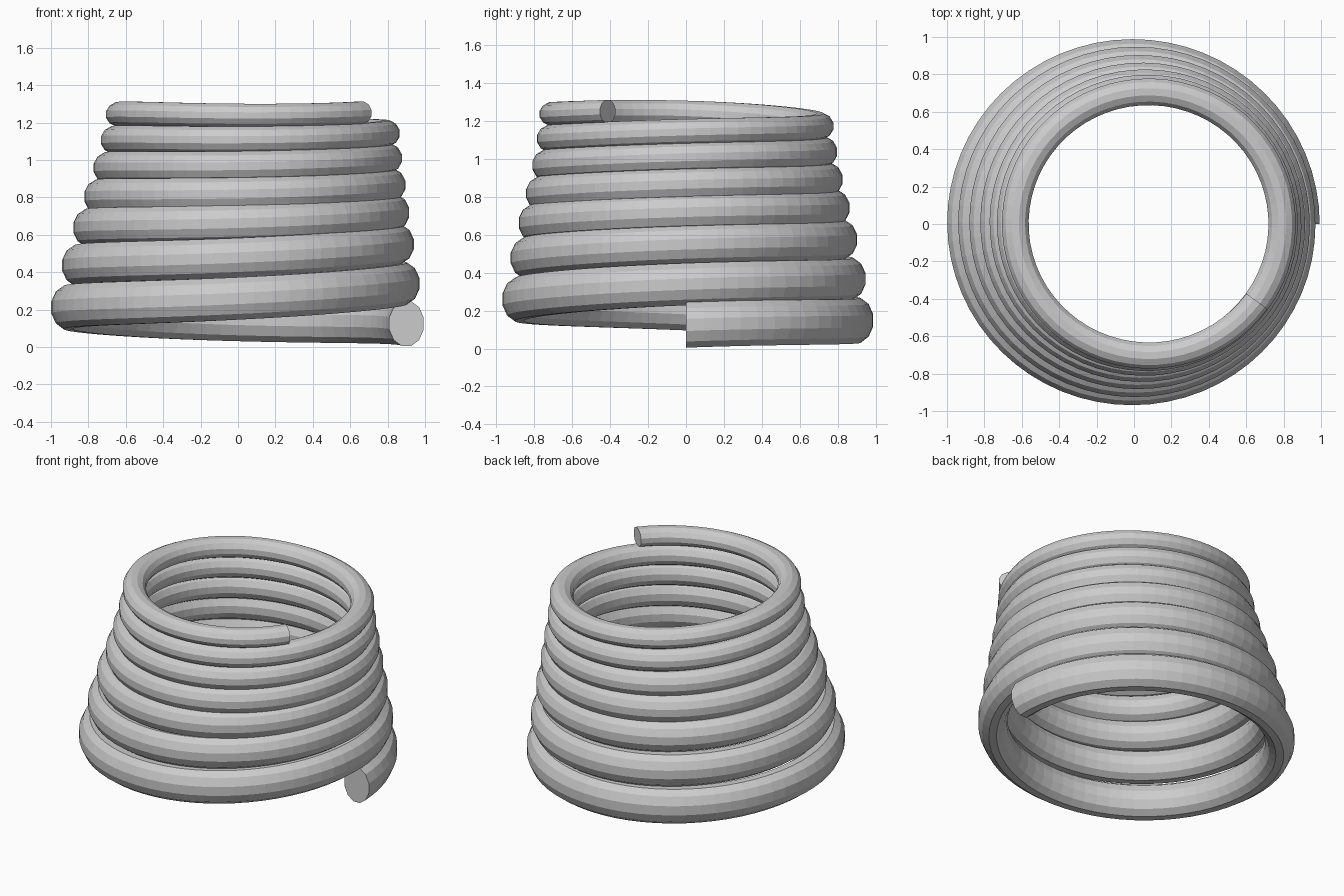
import bpy, bmesh, math

if "Cube" in bpy.data.objects:
    bpy.data.objects.remove(bpy.data.objects["Cube"])

# Values at each whole turn: coil height, outer radius, sideways drift of the centre
HEIGHT = [0.112, 0.332, 0.547, 0.722, 0.874, 1.022, 1.160, 1.288]
RADIUS = [1.010, 0.970, 0.925, 0.883, 0.845, 0.814, 0.791, 0.780]
DRIFT = [-0.017, 0.0, 0.015, 0.032, 0.050, 0.062, 0.074, 0.083]
TURNS = 6.9
STEPS = 442
SIDES = 12


def smooth(vals, t):
    """Catmull-Rom interpolation through a list of values."""
    i = min(int(t), len(vals) - 2)
    f = t - i
    p1, p2 = vals[i], vals[i + 1]
    p0 = vals[i - 1] if i > 0 else 2 * p1 - p2
    p3 = vals[i + 2] if i + 2 < len(vals) else 2 * p2 - p1
    return p1 + 0.5 * f * (p2 - p0 + f * (2 * p0 - 5 * p1 + 4 * p2 - p3
                                         + f * (3 * (p1 - p2) + p3 - p0)))


bm = bmesh.new()
rings = []
fit = 1 / math.cos(math.pi / SIDES)
for s in range(STEPS + 1):
    t = TURNS * s / STEPS
    a = 2 * math.pi * t
    # oval tube section that thins towards the top
    half_w = (0.185 - 0.0065 * t) / 2
    half_h = (0.240 - 0.0172 * t) / 2
    mid = smooth(RADIUS, t) - half_w
    z = smooth(HEIGHT, t) + (0.013 - 0.005 * t) * math.cos(a) - 0.018 * math.sin(a) ** 2
    ring = []
    for k in range(SIDES):
        b = 2 * math.pi * (k + 0.5) / SIDES
        r = mid + half_w * fit * math.cos(b)
        ring.append(bm.verts.new((smooth(DRIFT, t) + r * math.cos(a),
                                  0.988 * r * math.sin(a),
                                  z + half_h * fit * math.sin(b))))
    rings.append(ring)

# Tube walls and flat end caps
for r0, r1 in zip(rings, rings[1:]):
    for k in range(SIDES):
        n = (k + 1) % SIDES
        bm.faces.new((r0[k], r1[k], r1[n], r0[n]))
bm.faces.new(rings[0])
bm.faces.new(rings[-1][::-1])
bmesh.ops.recalc_face_normals(bm, faces=bm.faces)

mesh = bpy.data.meshes.new("coil")
bm.to_mesh(mesh)
bm.free()
coil = bpy.data.objects.new("coil", mesh)
bpy.context.collection.objects.link(coil)
